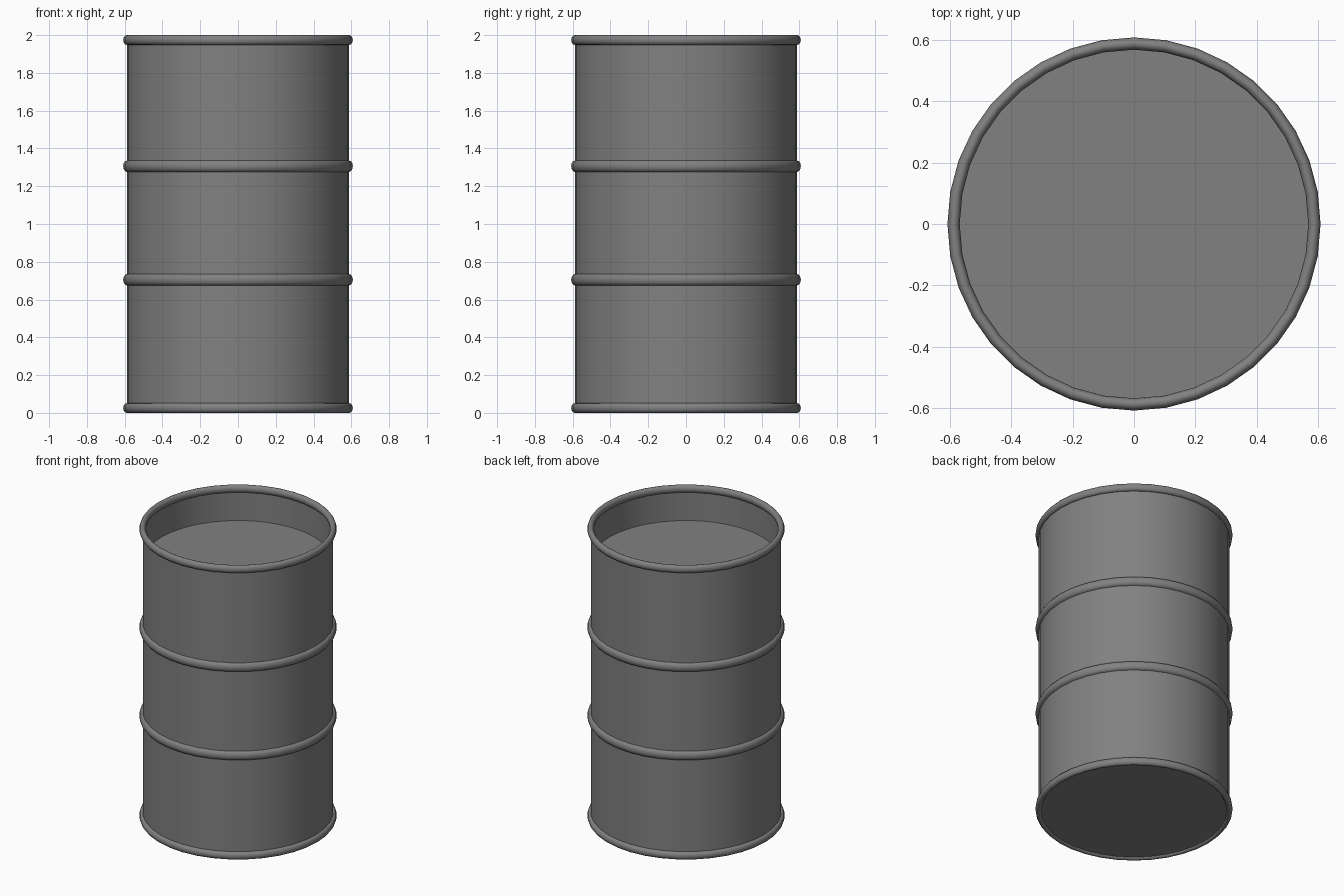
import bpy, bmesh, math

SIDES = 36
WALL = 0.588

cube = bpy.data.objects.get("Cube")
if cube:
    bpy.data.objects.remove(cube, do_unlink=True)

steel = bpy.data.materials.new("grey steel")
steel.use_nodes = True
grey = (0.22, 0.22, 0.22, 1)
steel.diffuse_color = grey
steel.node_tree.nodes["Principled BSDF"].inputs["Base Color"].default_value = grey


def lathe(name, profile, closed=False):
    """Spin a (radius, height) profile around the z axis."""
    bm = bmesh.new()
    verts = [bm.verts.new((r, 0, z)) for r, z in profile]
    pairs = list(zip(verts, verts[1:]))
    if closed:
        pairs.append((verts[-1], verts[0]))
    edges = [bm.edges.new(p) for p in pairs]
    bmesh.ops.spin(bm, geom=verts + edges, cent=(0, 0, 0), axis=(0, 0, 1),
                   angle=math.tau, steps=SIDES, use_merge=True)
    bmesh.ops.remove_doubles(bm, verts=bm.verts, dist=0.0001)
    bmesh.ops.recalc_face_normals(bm, faces=bm.faces)
    mesh = bpy.data.meshes.new(name)
    bm.to_mesh(mesh)
    bm.free()
    mesh.materials.append(steel)
    obj = bpy.data.objects.new(name, mesh)
    bpy.context.collection.objects.link(obj)
    bpy.ops.object.select_all(action="DESELECT")
    obj.select_set(True)
    bpy.context.view_layer.objects.active = obj
    bpy.ops.object.shade_smooth_by_angle(angle=math.radians(40))
    return obj


def ring(name, z, half_height, depth=0.02, points=12):
    """Rounded hoop wrapped around the wall."""
    angles = [math.tau * i / points for i in range(points)]
    lathe(name, [(WALL + depth * math.cos(a), z + half_height * math.sin(a))
                 for a in angles], closed=True)


# Drum shell: flat base, outer wall, open top with a sunken lid
lathe("drum_body", [(0, 0.012), (WALL, 0.012), (WALL, 1.975),
                    (WALL - 0.008, 1.975), (WALL - 0.008, 1.76), (0, 1.76)])

# End rims and the two rolling hoops
ring("bottom_rim", 0.026, 0.026)
ring("top_rim", 1.974, 0.026)
ring("lower_hoop", 0.705, 0.03)
ring("upper_hoop", 1.306, 0.03)
